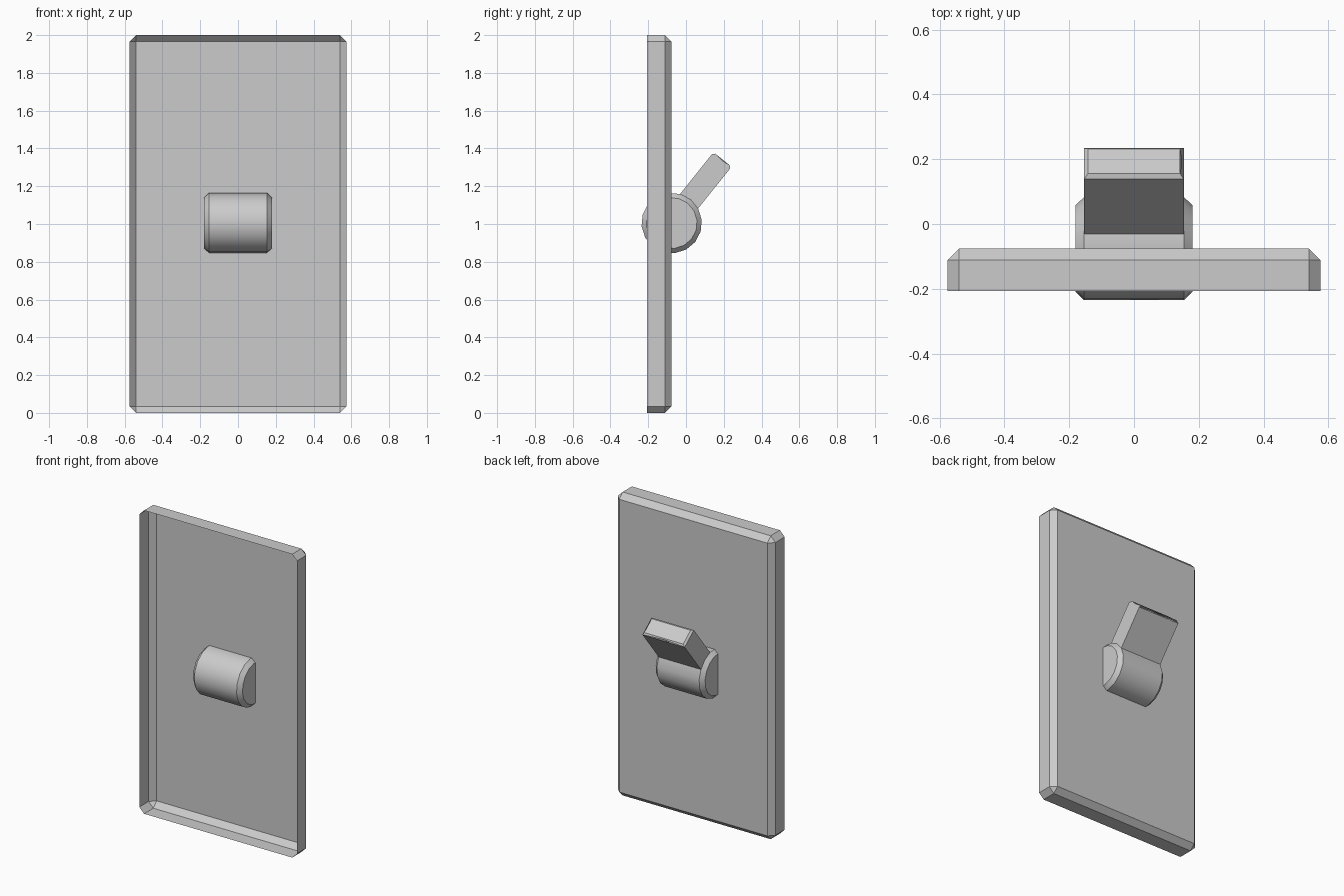
import bpy, bmesh
from math import cos, sin, pi, radians
from mathutils import Vector

if "Cube" in bpy.data.objects:
    bpy.data.objects.remove(bpy.data.objects["Cube"])


def finish(bm, name, smooth=False):
    bmesh.ops.recalc_face_normals(bm, faces=bm.faces[:])
    me = bpy.data.meshes.new(name)
    bm.to_mesh(me)
    bm.free()
    ob = bpy.data.objects.new(name, me)
    bpy.context.collection.objects.link(ob)
    if smooth:
        bpy.ops.object.select_all(action='DESELECT')
        bpy.context.view_layer.objects.active = ob
        ob.select_set(True)
        bpy.ops.object.shade_smooth_by_angle(angle=radians(30))
    return ob


# Wall plate: chamfered box, open at the back
BACK, FACE, HALF_W, HEIGHT = -0.207, -0.076, 0.575, 2.0
bm = bmesh.new()
bmesh.ops.create_cube(bm, size=1)
for v in bm.verts:
    v.co = (v.co.x * 2 * HALF_W, FACE if v.co.y > 0 else BACK, (v.co.z + 0.5) * HEIGHT)
edges = [e for e in bm.edges if any(v.co.y > BACK + 0.01 for v in e.verts)]
bmesh.ops.bevel(bm, geom=edges, offset=0.035, offset_type='OFFSET', segments=1,
                profile=0.5, affect='EDGES')
bm.normal_update()
back = [f for f in bm.faces if all(v.co.y < BACK + 0.001 for v in f.verts)]
bmesh.ops.delete(bm, geom=back, context='FACES')
plate = finish(bm, "wall_plate")

# Toggle: chamfered 16-sided barrel with a lever growing out of two of its sides
SIDES, TILT, R = 16, radians(51.3), 0.16
CENTRE = Vector((0, -0.076, 1.005))
STEP = 2 * pi / SIDES


def ring_point(x, r, a):
    return CENTRE + Vector((x, r * cos(a), r * sin(a)))


bm = bmesh.new()
rings = [[bm.verts.new(ring_point(x, r, TILT + i * STEP)) for i in range(SIDES)]
         for x, r in ((-0.18, 0.135), (-0.154, R), (0.154, R), (0.18, 0.135))]
bm.faces.new(rings[0])
bm.faces.new(rings[-1])
for k in range(3):
    for i in range(SIDES):
        if k == 1 and i in (0, SIDES - 1):
            continue  # opening where the lever starts
        j = (i + 1) % SIDES
        bm.faces.new((rings[k][i], rings[k][j], rings[k + 1][j], rings[k + 1][i]))

# Lever walls and tip
along = Vector((0, cos(TILT), sin(TILT)))


def tip(v):
    return bm.verts.new(v.co + along * (0.431 - (v.co - CENTRE).dot(along)))


left, right = rings[1], rings[2]
lt, lb, rb, rt = [tip(v) for v in (left[1], left[-1], right[-1], right[1])]
bm.faces.new((left[1], lt, rt, right[1]))
bm.faces.new((left[-1], lb, rb, right[-1]))
bm.faces.new((left[1], left[0], left[-1], lb, lt))
bm.faces.new((right[1], right[0], right[-1], rb, rt))
top = bm.faces.new((lt, lb, rb, rt))
bmesh.ops.bevel(bm, geom=top.edges[:], offset=0.012, offset_type='OFFSET',
                segments=1, profile=0.5, affect='EDGES')
toggle = finish(bm, "toggle_switch", smooth=True)
